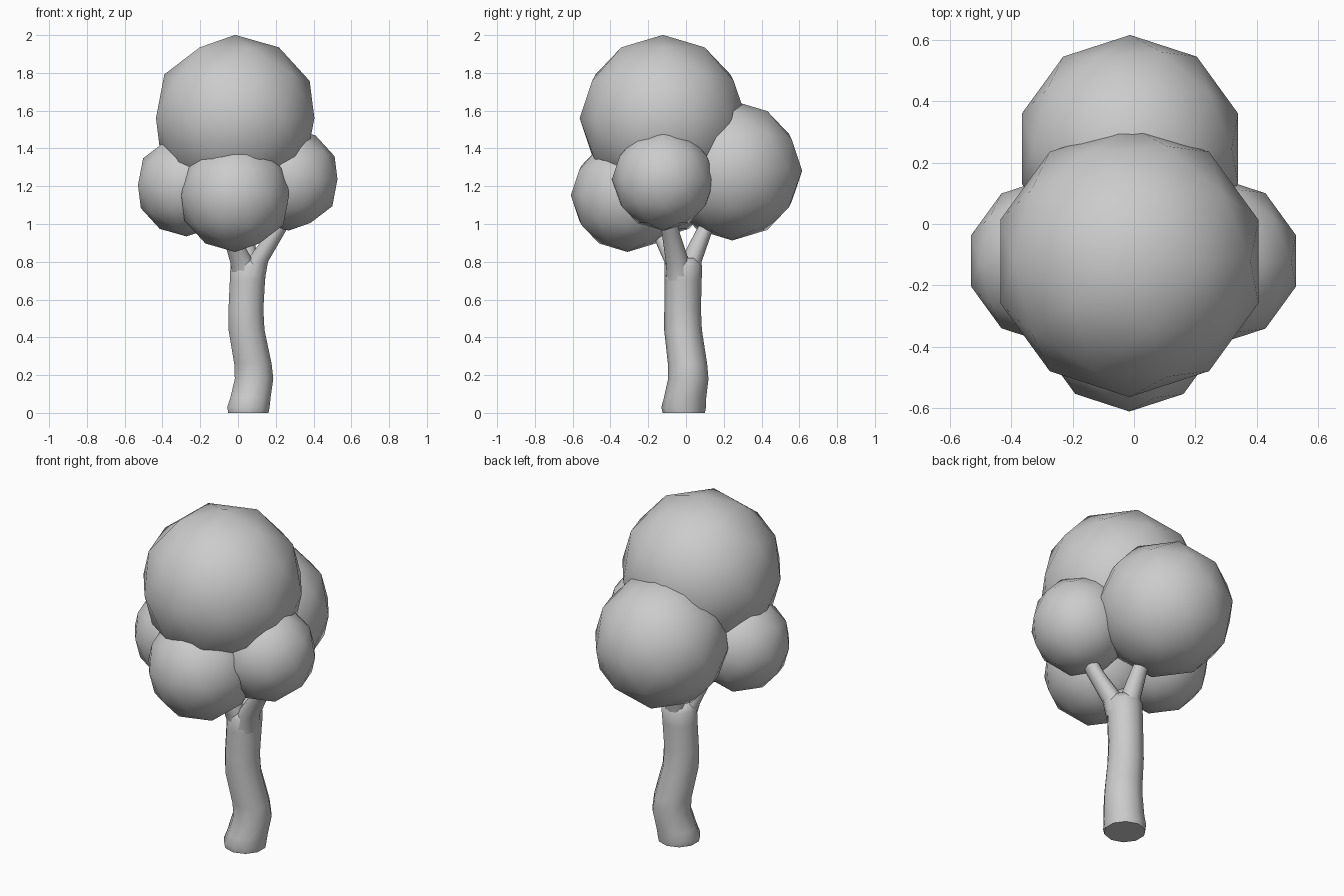
import bpy, bmesh, math
from mathutils import Vector

if "Cube" in bpy.data.objects:
    bpy.data.objects.remove(bpy.data.objects["Cube"])


def foliage(name, centre, radius):
    bpy.ops.mesh.primitive_ico_sphere_add(subdivisions=2, radius=radius, location=centre)
    ob = bpy.context.object
    ob.name = name
    bpy.ops.object.shade_smooth()


def tube(name, stations, sides=10):
    """Loft rings through (x, y, z, radius) stations and cap both ends."""
    bm = bmesh.new()
    rings = []
    for x, y, z, r in stations:
        ring = []
        for i in range(sides):
            a = math.tau * (i + 0.5) / sides
            ring.append(bm.verts.new(Vector((x + r * math.cos(a), y + r * math.sin(a), z))))
        rings.append(ring)
    for low, high in zip(rings, rings[1:]):
        for i in range(sides):
            j = (i + 1) % sides
            bm.faces.new((low[i], low[j], high[j], high[i]))
    bm.faces.new(rings[0][::-1])
    bm.faces.new(rings[-1])
    mesh = bpy.data.meshes.new(name)
    bm.to_mesh(mesh)
    bm.free()
    ob = bpy.data.objects.new(name, mesh)
    bpy.context.collection.objects.link(ob)
    bpy.ops.object.select_all(action='DESELECT')
    bpy.context.view_layer.objects.active = ob
    ob.select_set(True)
    bpy.ops.object.shade_smooth_by_angle(angle=math.radians(60))


# Leaf clumps: faceted outlines, smooth shading
foliage("foliage_top", (-0.015, -0.122, 1.56), 0.441)
foliage("foliage_back", (-0.013, 0.245, 1.283), 0.37)
foliage("foliage_front", (-0.015, -0.31, 1.152), 0.30)
foliage("foliage_right", (0.268, -0.12, 1.237), 0.272)
foliage("foliage_left", (-0.272, -0.12, 1.205), 0.271)

# Bent trunk with flared foot
tube("trunk", [
    (0.055, -0.012, 0.0, 0.112), (0.055, -0.012, 0.03, 0.118),
    (0.066, -0.005, 0.08, 0.112), (0.085, 0.012, 0.18, 0.107),
    (0.079, 0.008, 0.26, 0.104), (0.045, -0.016, 0.44, 0.1),
    (0.042, -0.018, 0.55, 0.097), (0.05, -0.015, 0.7, 0.098),
    (0.055, -0.015, 0.78, 0.1), (0.055, -0.015, 0.82, 0.075)])

# Branches fanning out of the trunk into the clumps
tube("branch_right", [
    (0.07, -0.03, 0.70, 0.075), (0.10, -0.045, 0.80, 0.062),
    (0.20, -0.08, 0.95, 0.048), (0.26, -0.10, 1.06, 0.045)])
tube("branch_back", [
    (0.055, 0.0, 0.70, 0.075), (0.05, 0.025, 0.80, 0.058),
    (0.04, 0.09, 0.95, 0.045), (0.02, 0.15, 1.06, 0.045)])
tube("branch_front", [
    (0.05, -0.02, 0.70, 0.08), (0.02, -0.05, 0.80, 0.065),
    (-0.03, -0.12, 0.92, 0.048), (-0.08, -0.19, 1.02, 0.045)])
